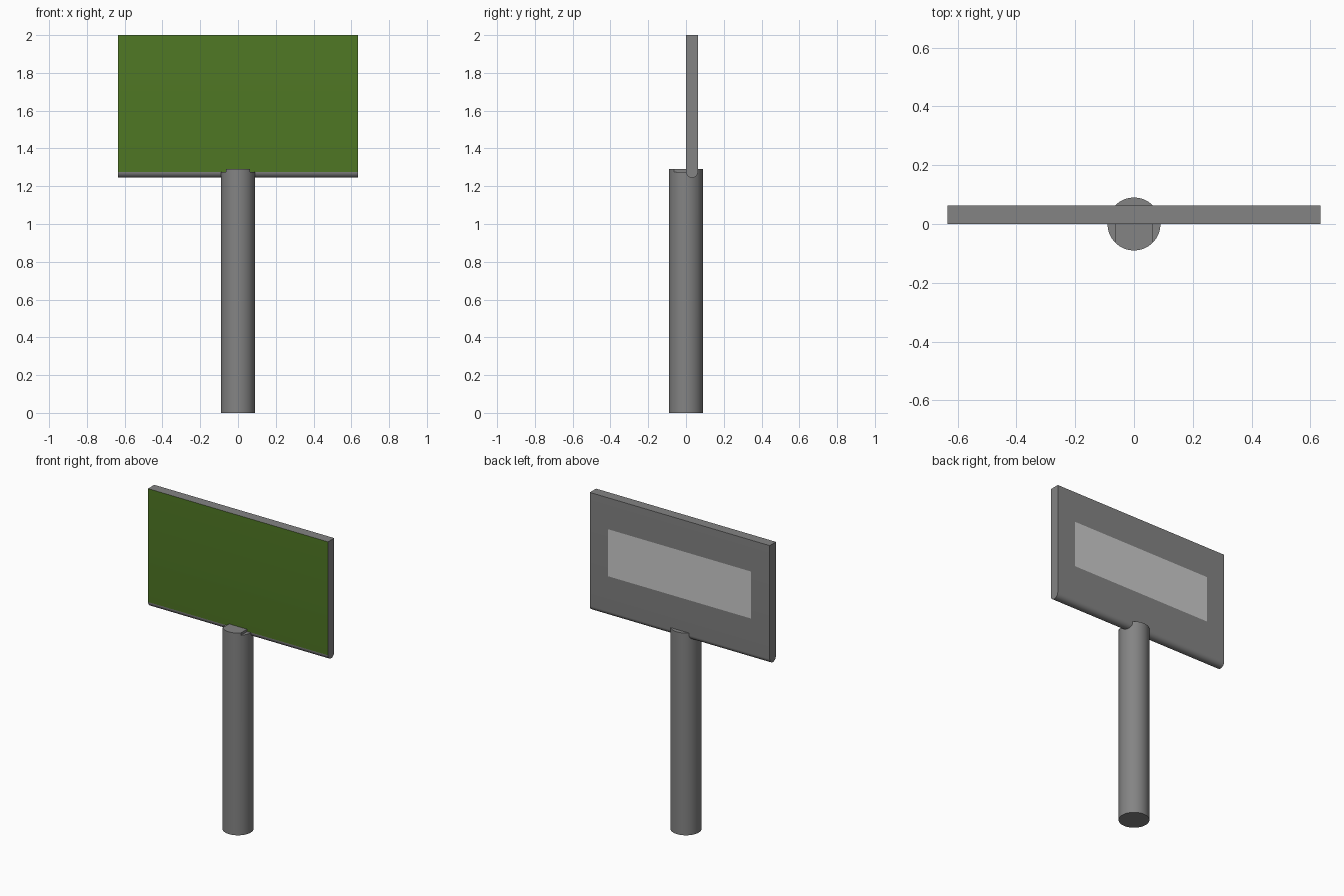
import bpy, bmesh, math

if "Cube" in bpy.data.objects:
    bpy.data.objects.remove(bpy.data.objects["Cube"])


def material(name, rgb):
    m = bpy.data.materials.new(name)
    m.diffuse_color = (*rgb, 1)
    m.use_nodes = True
    m.node_tree.nodes["Principled BSDF"].inputs["Base Color"].default_value = m.diffuse_color
    return m


def select_only(ob):
    bpy.ops.object.select_all(action='DESELECT')
    ob.select_set(True)
    bpy.context.view_layer.objects.active = ob


def smooth(ob):
    select_only(ob)
    bpy.ops.object.shade_smooth_by_angle(angle=math.radians(30))


dark_grey = material("dark_grey", (0.23, 0.23, 0.23))
green = material("green", (0.08, 0.19, 0.018))
light_grey = material("light_grey", (0.8, 0.8, 0.8))

POLE_R, POLE_TOP, STEP_Z, STEP_X = 0.09, 1.29, 1.275, 0.064
HALF_W, THICK, TOP = 0.635, 0.063, 2.0

# Round pole
bpy.ops.mesh.primitive_cylinder_add(vertices=64, radius=POLE_R, depth=POLE_TOP,
                                    location=(0, 0, POLE_TOP / 2))
pole = bpy.context.object
pole.name = "pole"
pole.data.materials.append(dark_grey)

# Shallow steps cut into both sides of the pole top
for side in (-1, 1):
    bpy.ops.mesh.primitive_cube_add(size=0.2, location=(side * (STEP_X + 0.1), 0, STEP_Z + 0.1))
    cutter = bpy.context.object
    cutter.hide_render = True
    select_only(pole)
    mod = pole.modifiers.new("step", 'BOOLEAN')
    mod.operation = 'DIFFERENCE'
    mod.solver = 'EXACT'
    mod.object = cutter
    bpy.ops.object.modifier_apply(modifier=mod.name)
    bpy.data.objects.remove(cutter, do_unlink=True)
smooth(pole)

# Sign panel: side profile with half-round bottom edge, extruded along x
r = THICK / 2
profile = [(0, TOP)]
profile += [(r - r * math.cos(math.pi * i / 16), STEP_Z + 0.0015 - r * math.sin(math.pi * i / 16))
            for i in range(17)]
profile += [(THICK, TOP)]
bm = bmesh.new()
face = bm.faces.new([bm.verts.new((-HALF_W, y, z)) for y, z in profile])
ext = bmesh.ops.extrude_face_region(bm, geom=[face])
bmesh.ops.translate(bm, vec=(2 * HALF_W, 0, 0),
                    verts=[g for g in ext["geom"] if isinstance(g, bmesh.types.BMVert)])
bmesh.ops.recalc_face_normals(bm, faces=bm.faces)
for f in bm.faces:
    # Green front face
    if f.normal.y < -0.99 and f.calc_area() > 0.5:
        f.material_index = 1
mesh = bpy.data.meshes.new("sign_panel")
bm.to_mesh(mesh)
bm.free()
panel = bpy.data.objects.new("sign_panel", mesh)
bpy.context.collection.objects.link(panel)
mesh.materials.append(dark_grey)
mesh.materials.append(green)
smooth(panel)

# Light flat patch on the back of the panel
bpy.ops.mesh.primitive_plane_add(size=1, location=(0, THICK + 0.0008, 1.65),
                                 rotation=(-math.pi / 2, 0, 0))
patch = bpy.context.object
patch.name = "back_patch"
patch.scale = (1.01, 0.3, 1)
patch.data.materials.append(light_grey)
